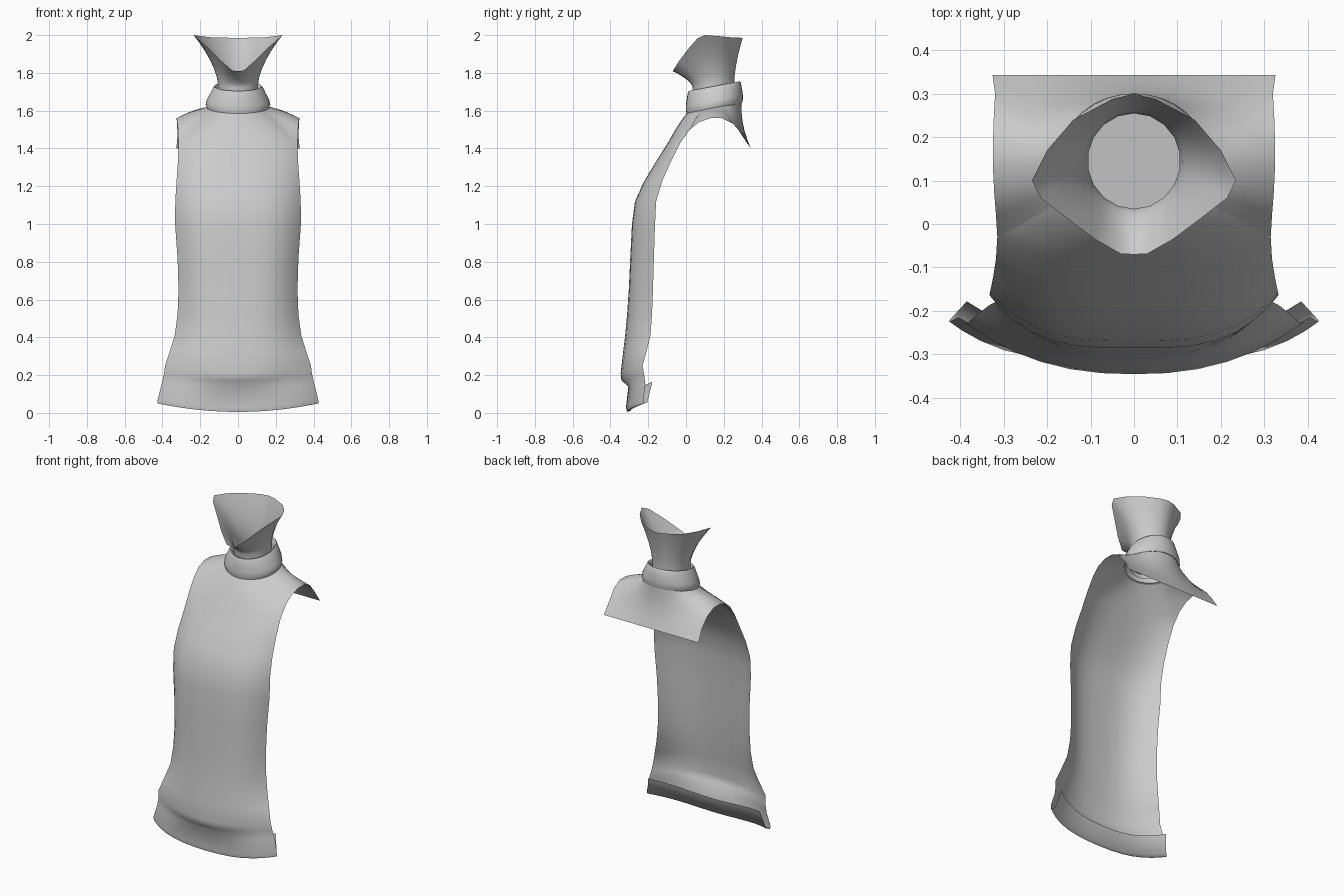
import bpy, bmesh, math
from mathutils import Vector

if "Cube" in bpy.data.objects:
    bpy.data.objects.remove(bpy.data.objects["Cube"])

cloth = bpy.data.materials.new("plain grey cloth")
cloth.diffuse_color = (0.6, 0.6, 0.6, 1)
cloth.use_nodes = True
cloth.node_tree.nodes["Principled BSDF"].inputs["Base Color"].default_value = cloth.diffuse_color


def finish(name, bm, angle=50):
    bmesh.ops.remove_doubles(bm, verts=bm.verts, dist=0.0005)
    me = bpy.data.meshes.new(name)
    bm.to_mesh(me)
    bm.free()
    me.materials.append(cloth)
    ob = bpy.data.objects.new(name, me)
    bpy.context.collection.objects.link(ob)
    bpy.context.view_layer.objects.active = ob
    ob.select_set(True)
    bpy.ops.object.shade_smooth_by_angle(angle=math.radians(angle))
    ob.select_set(False)
    return ob


def loft(bm, rows, closed=False):
    """Bridge rows of points with quads."""
    vs = [[bm.verts.new(p) for p in r] for r in rows]
    n = len(rows[0])
    for a, b in zip(vs, vs[1:]):
        for i in range(n if closed else n - 1):
            j = (i + 1) % n
            bm.faces.new((a[i], a[j], b[j], b[i]))
    return vs


def ellipse(angles, rx, ry, z, tilt=0.0, cy=0.15):
    return [Vector((rx * math.cos(a), cy + ry * math.sin(a), z + tilt * ry * math.sin(a)))
            for a in angles]


# Front panel rows: half width, centre y, edge y, centre z, edge z, curve power
PANEL = [
    (0.385, -0.265, -0.178, 0.11, 0.165, 3),   # hem turned up inside
    (0.41, -0.295, -0.205, 0.01, 0.055, 3),
    (0.425, -0.312, -0.222, 0.005, 0.05, 3.5),  # bottom edge
    (0.425, -0.318, -0.225, 0.03, 0.07, 3.5),
    (0.405, -0.305, -0.215, 0.14, 0.15, 3.5),
    (0.392, -0.342, -0.222, 0.172, 0.205, 2.2),  # belly overhang
    (0.386, -0.346, -0.23, 0.21, 0.25, 2.4),
    (0.36, -0.333, -0.208, 0.32, 0.33, 2.8),
    (0.335, -0.322, -0.188, 0.41, 0.41, 3),
    (0.32, -0.312, -0.18, 0.52, 0.52, 3.2),
    (0.315, -0.303, -0.175, 0.65, 0.65, 3.4),
    (0.32, -0.295, -0.17, 0.82, 0.82, 3.5),
    (0.333, -0.286, -0.164, 1.0, 1.0, 3.5),
    (0.332, -0.27, -0.158, 1.12, 1.12, 3.3),
    (0.325, -0.225, -0.125, 1.22, 1.23, 3),
    (0.318, -0.165, -0.08, 1.32, 1.33, 3),
    (0.315, -0.09, -0.03, 1.44, 1.43, 3),
]
N = 16
ts = [math.sin(math.pi / 2 * (2 * i / N - 1)) for i in range(N + 1)]
rows = [[Vector((w * t, yc + (ye - yc) * abs(t) ** p, zc + (ze - zc) * t * t)) for t in ts]
        for w, yc, ye, zc, ze, p in PANEL]

bm = bmesh.new()
loft(bm, rows)

# Shoulder yoke and back flap: loft from the outer edge to the neck opening
side = [(0.318, 0.02, 1.5), (0.322, 0.07, 1.54), (0.325, 0.13, 1.56), (0.325, 0.19, 1.56),
        (0.323, 0.25, 1.53), (0.32, 0.30, 1.47)]
right = [Vector(p) for p in side]
left = [Vector((-p.x, p.y, p.z)) for p in reversed(right)]
back = [Vector((0.326 * (1 - 2 * i / 10), 0.343, 1.40)) for i in range(11)]
outer = rows[-1] + right + back + left
angles = [math.atan2((p.y - 0.15) / 0.9, p.x) for p in outer]
inner = ellipse(angles, 0.16, 0.143, 1.617, 0.19)
rings = []
for k in range(6):
    s = k / 5
    ring = []
    for a, b in zip(outer, inner):
        p = a.lerp(b, s)
        arch = math.sin(math.pi * s)
        if p.y > 0.2:      # back drops away in a hollow curve
            p.y -= 0.015 * arch * min(1, (p.y - 0.2) / 0.08)
        else:
            p.z += 0.008 * arch
        ring.append(p)
    rings.append(ring)
loft(bm, rings, closed=True)
finish("shirt_body", bm, 60)

# Folded collar band, tilted up to the back
circle = [2 * math.pi * i / 32 for i in range(32)]
COLLAR = [(0.15, 0.135, 1.615), (0.163, 0.147, 1.612), (0.171, 0.151, 1.63), (0.166, 0.151, 1.655),
          (0.148, 0.146, 1.69), (0.132, 0.14, 1.722), (0.125, 0.135, 1.73),
          (0.117, 0.125, 1.725), (0.114, 0.12, 1.69), (0.118, 0.122, 1.63)]
bm = bmesh.new()
loft(bm, [ellipse(circle, rx, ry, z, 0.19) for rx, ry, z in COLLAR], closed=True)
finish("collar", bm, 60)

# Neck tube flaring to an open rim that dips at the chin
RIM = [(0, -0.07, 1.81), (0.03, -0.069, 1.812), (0.09, -0.035, 1.865), (0.15, 0.01, 1.925),
       (0.215, 0.06, 1.982), (0.235, 0.10, 2.0), (0.2, 0.17, 1.995), (0.14, 0.24, 1.988),
       (0.05, 0.288, 1.986), (0, 0.30, 1.985)]
rim = [Vector(p) for p in RIM] + [Vector((-x, y, z)) for x, y, z in RIM[-2:0:-1]]
M = len(rim)
around = [-math.pi / 2 + 2 * math.pi * i / M for i in range(M)]
low = ellipse(around, 0.112, 0.112, 1.64, 0.1, 0.145)
waist = ellipse(around, 0.107, 0.11, 1.735, 0.1, 0.145)
neck = [low, waist]
for k in range(1, 7):
    s = k / 6
    f = s ** 1.6
    neck.append([Vector((a.x + (b.x - a.x) * f, a.y + (b.y - a.y) * f, a.z + (b.z - a.z) * s))
                 for a, b in zip(waist, rim)])
bm = bmesh.new()
vs = loft(bm, neck, closed=True)
bm.faces.new(list(reversed(vs[0])))   # closed base
finish("neck", bm, 60)
